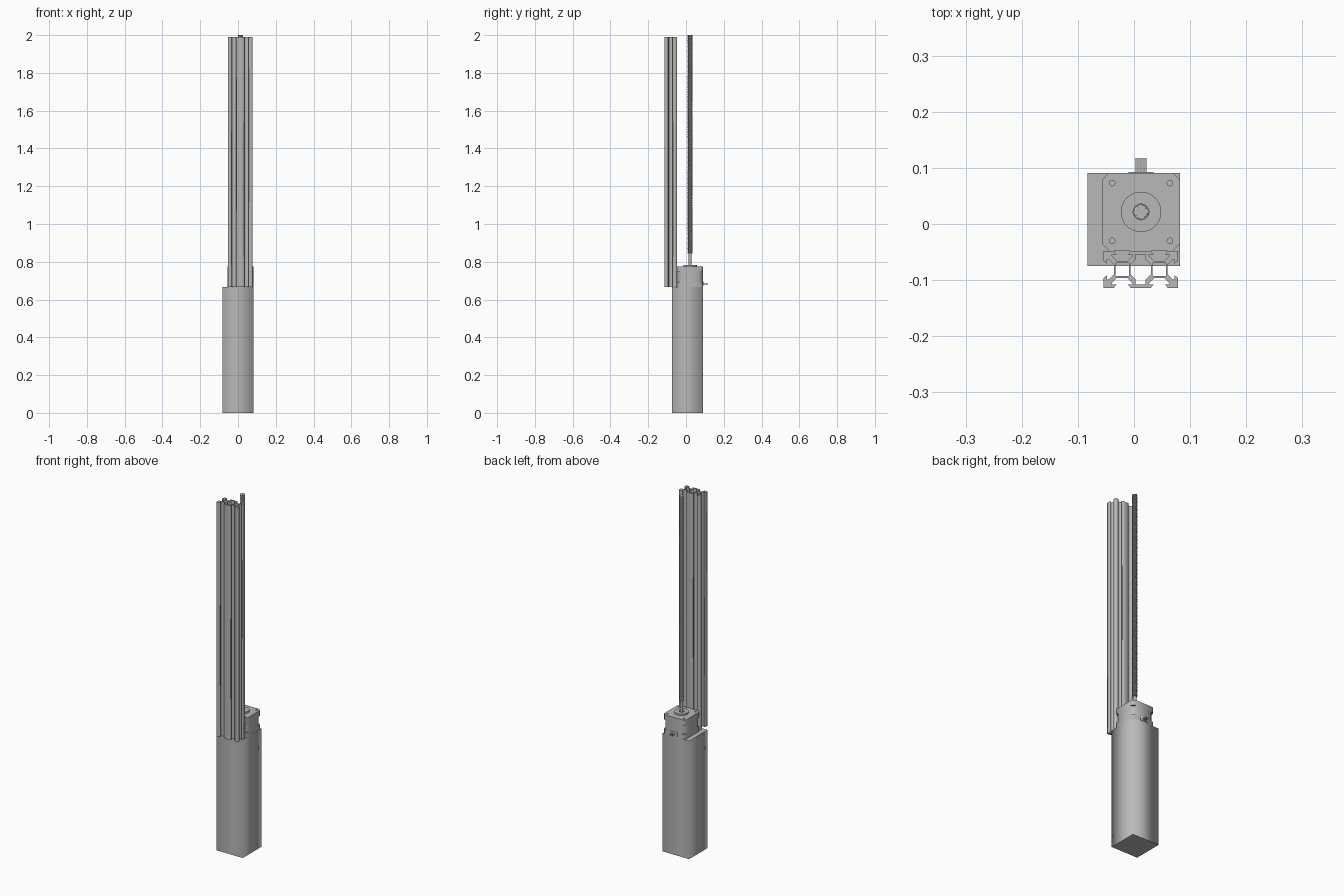
import bpy
import bmesh
from math import cos, sin, pi

if "Cube" in bpy.data.objects:
    bpy.data.objects.remove(bpy.data.objects["Cube"])

MM = 0.0033                 # one millimetre in model units
CX, CY = 0.0125, 0.0215     # motor and screw axis

grey = bpy.data.materials.new("plain grey")
grey.use_nodes = True
grey.diffuse_color = (0.48, 0.48, 0.48, 1)
grey.node_tree.nodes["Principled BSDF"].inputs["Base Color"].default_value = grey.diffuse_color


def prism(name, loops, z0, z1, at=(CX, CY), smooth=False):
    """Extrude flat outlines upward; inner loops become holes."""
    curve = bpy.data.curves.new(name, "CURVE")
    curve.dimensions = "2D"
    curve.fill_mode = "BOTH"
    curve.extrude = (z1 - z0) / 2
    for loop in loops:
        spline = curve.splines.new("POLY")
        spline.points.add(len(loop) - 1)
        for point, (x, y) in zip(spline.points, loop):
            point.co = (x, y, 0, 1)
        spline.use_cyclic_u = True
    ob = bpy.data.objects.new(name, curve)
    bpy.context.collection.objects.link(ob)
    ob.location = (at[0], at[1], (z0 + z1) / 2)
    bpy.ops.object.select_all(action="DESELECT")
    ob.select_set(True)
    bpy.context.view_layer.objects.active = ob
    bpy.ops.object.convert(target="MESH")
    ob = bpy.context.object
    bm = bmesh.new()
    bm.from_mesh(ob.data)
    bmesh.ops.remove_doubles(bm, verts=bm.verts, dist=1e-6)
    bmesh.ops.recalc_face_normals(bm, faces=bm.faces)
    bm.to_mesh(ob.data)
    bm.free()
    ob.data.materials.clear()
    ob.data.materials.append(grey)
    if smooth:
        bpy.ops.object.shade_smooth_by_angle()
    return ob


def circle(r, x=0, y=0, n=32):
    return [(x + r * cos(2 * pi * i / n), y + r * sin(2 * pi * i / n)) for i in range(n)]


def rect(hx, hy, x=0, y=0):
    return [(x - hx, y - hy), (x + hx, y - hy), (x + hx, y + hy), (x - hx, y + hy)]


def four_way(quarter):
    """Mirror a counter-clockwise quarter outline into a full loop."""
    half = quarter + [(-x, y) for x, y in reversed(quarter)]
    return half + [(-x, -y) for x, y in half]


def chamfered(h, c):
    return four_way([(h, h - c), (h - c, h)])


def scaled(loop):
    return [(x * MM, y * MM) for x, y in loop]


# Lower housing block
prism("housing_block", [rect(0.0825, 0.0825)], 0, 0.667, at=(-0.0005, 0.008))

# Motor body: rear cap, stator with deeper corner cuts, front flange with screw holes
H = 0.0693
holes = [circle(0.005, sx * 0.0515, sy * 0.0515, 16) for sx in (-1, 1) for sy in (-1, 1)]
prism("motor_rear_cap", [chamfered(H, 0.012)], 0.667, 0.692)
prism("motor_stator", [chamfered(H, 0.023)], 0.692, 0.745)
prism("motor_flange", [chamfered(H, 0.012)] + holes, 0.745, 0.775)
prism("pilot_ring", [circle(0.036), circle(0.014)], 0.775, 0.784, smooth=True)
prism("motor_shaft", [circle(0.0083)], 0.775, 0.855, smooth=True)

# Plug on the back of the motor, with a row of pins
prism("plug_shell", [rect(0.022, 0.002)], 0.674, 0.696, at=(CX, CY + H))
for i in range(4):
    prism("plug_pin", [rect(0.0016, 0.0135)], 0.681, 0.6845,
          at=(CX + (i - 1.5) * 0.0055, 0.104))

# Double slotted rail
outer = four_way([
    (14.5, 2.7), (17.3, 5.5), (18.2, 5.5), (18.2, 3.1), (20, 4.6), (20, 10),
    (14.6, 10), (13.1, 8.2), (15.5, 8.2), (15.5, 7.3), (12.7, 4.5), (7.3, 4.5),
    (4.5, 7.3), (4.5, 8.2), (6.9, 8.2), (5.4, 10)])
cavity = four_way([(5.5, 2.7), (2.7, 5.5), (2.7, 8.2)])
bores = [rect(3.6, 3.6, x) for x in (-10, 10)]
prism("slotted_rail", [scaled(p) for p in [outer, cavity] + bores],
      0.667, 1.99, at=(0.012, -0.081))

# Lead screw: four-start thread swept as a twisted lobed section
Z0, Z1, LEAD, PER_TURN = 0.845, 2.0, 8 * MM, 12
steps = int((Z1 - Z0) / LEAD * PER_TURN)
radii = [0.0133, 0.0133, 0.0133, 0.0100, 0.0100, 0.0100] * 4
bm = bmesh.new()
rings = []
for s in range(steps + 1):
    z = Z0 + (Z1 - Z0) * s / steps
    turn = 2 * pi * (z - Z0) / LEAD
    rings.append([bm.verts.new((CX + r * cos(turn + 2 * pi * i / len(radii)),
                                CY + r * sin(turn + 2 * pi * i / len(radii)), z))
                  for i, r in enumerate(radii)])
for a, b in zip(rings, rings[1:]):
    for i in range(len(radii)):
        j = (i + 1) % len(radii)
        bm.faces.new((a[i], a[j], b[j], b[i]))
bm.faces.new(rings[0][::-1])
bm.faces.new(rings[-1])
mesh = bpy.data.meshes.new("lead_screw")
bm.to_mesh(mesh)
bm.free()
mesh.materials.append(grey)
bpy.context.collection.objects.link(bpy.data.objects.new("lead_screw", mesh))
